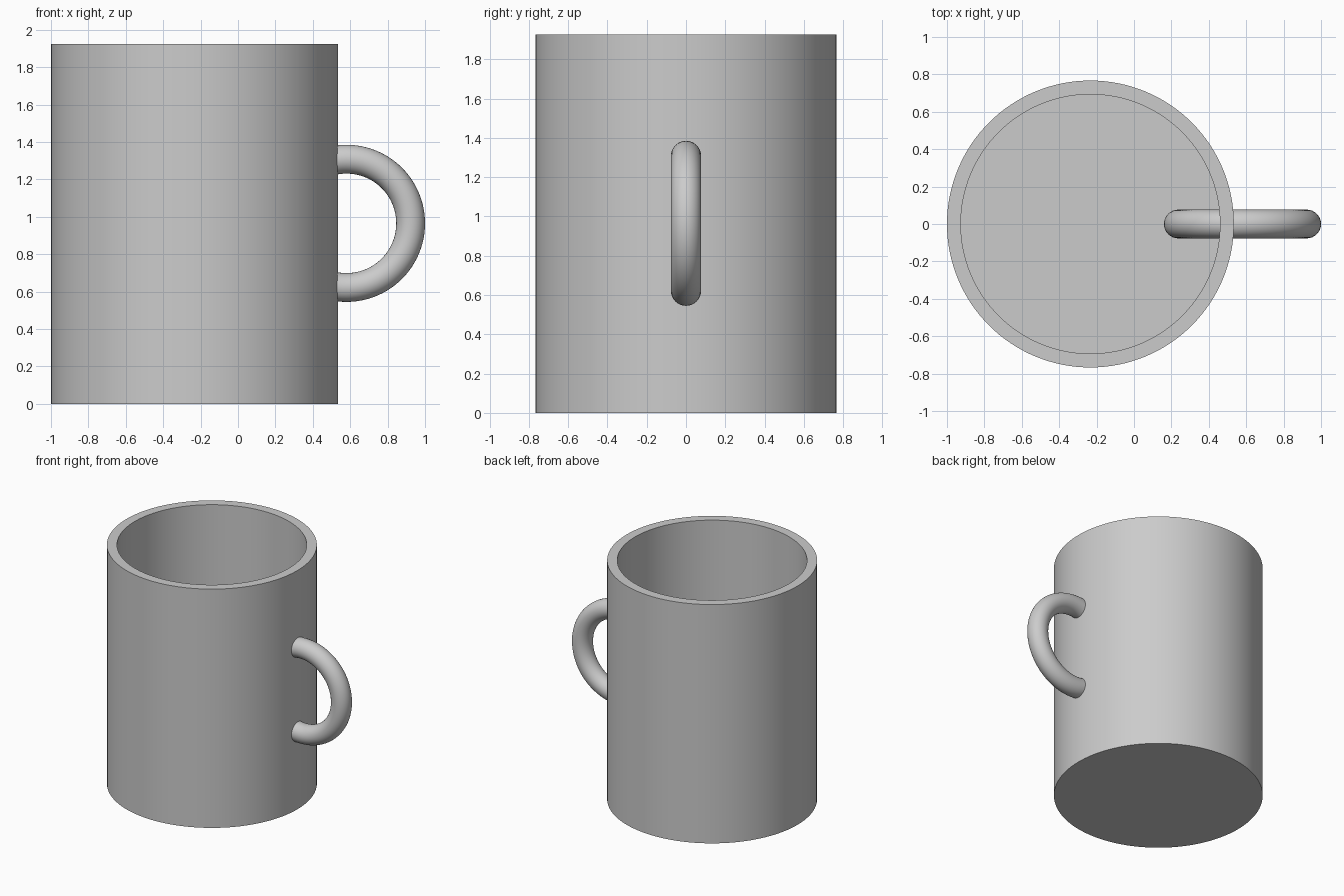
import bpy
import bmesh
import math

old = bpy.data.objects.get("Cube")
if old:
    bpy.data.objects.remove(old, do_unlink=True)

RADIUS, INNER, HEIGHT, FLOOR = 0.767, 0.693, 1.925, 0.077
CUP_X, HANDLE_X = -0.233, 0.58

# Single clay grey
clay = bpy.data.materials.new("clay grey")
clay.use_nodes = True
GREY = (0.6, 0.6, 0.6, 1)
clay.diffuse_color = GREY
clay.node_tree.nodes["Principled BSDF"].inputs["Base Color"].default_value = GREY


def finish(obj, name):
    obj.name = obj.data.name = name
    obj.data.materials.append(clay)
    bpy.ops.object.select_all(action="DESELECT")
    obj.select_set(True)
    bpy.context.view_layer.objects.active = obj
    bpy.ops.object.shade_smooth_by_angle(angle=math.radians(35))


# Cup body: solid cylinder, top inset to a rim and pushed down to the floor
bpy.ops.mesh.primitive_cylinder_add(vertices=128, radius=RADIUS, depth=HEIGHT,
                                    location=(CUP_X, 0, HEIGHT / 2))
cup = bpy.context.object
bm = bmesh.new()
bm.from_mesh(cup.data)
top = max(bm.faces, key=lambda f: f.calc_center_median().z)
bmesh.ops.inset_individual(bm, faces=[top], thickness=RADIUS - INNER)
bmesh.ops.inset_individual(bm, faces=[top], thickness=0)
bmesh.ops.translate(bm, verts=top.verts, vec=(0, 0, FLOOR - HEIGHT))
bmesh.ops.recalc_face_normals(bm, faces=bm.faces)
bm.to_mesh(cup.data)
bm.free()
finish(cup, "cup_body")

# Handle: upright ring passing through the wall
bpy.ops.mesh.primitive_torus_add(major_segments=96, minor_segments=32,
                                 major_radius=0.343, minor_radius=0.077,
                                 location=(HANDLE_X, 0, 0.965),
                                 rotation=(math.pi / 2, 0, 0))
finish(bpy.context.object, "handle_ring")
